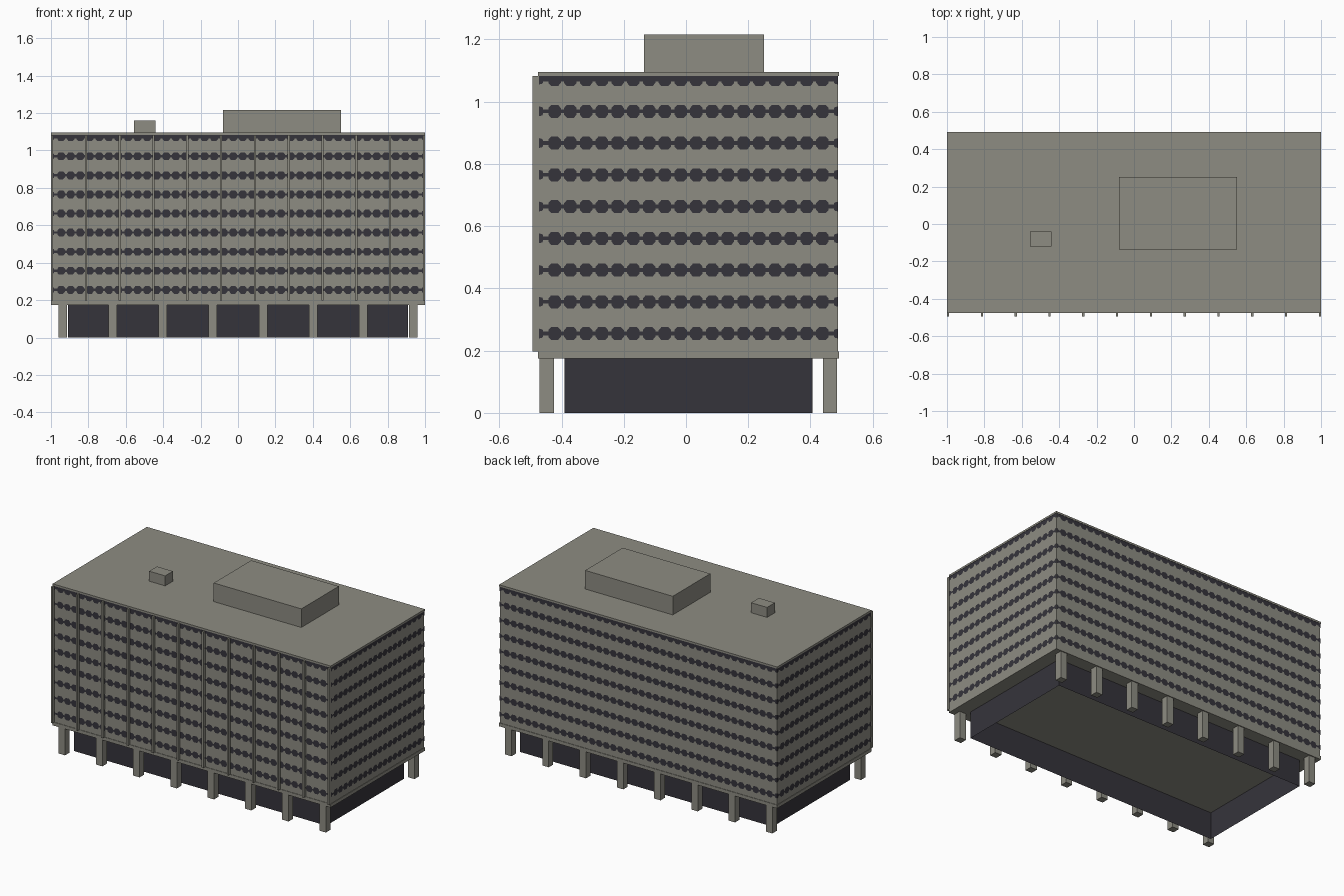
import bpy
import bmesh
from mathutils import Vector

cube = bpy.data.objects.get("Cube")
if cube:
    bpy.data.objects.remove(cube, do_unlink=True)


def make_material(name, rgb):
    mat = bpy.data.materials.new(name)
    mat.use_nodes = True
    mat.diffuse_color = (*rgb, 1)
    mat.node_tree.nodes["Principled BSDF"].inputs["Base Color"].default_value = (*rgb, 1)
    return mat


CONCRETE = make_material("warm grey concrete", (0.27, 0.265, 0.225))
GLASS = make_material("dark glass", (0.036, 0.034, 0.044))


def finish(name, bm, mat):
    mesh = bpy.data.meshes.new(name)
    bm.to_mesh(mesh)
    bm.free()
    mesh.materials.append(mat)
    obj = bpy.data.objects.new(name, mesh)
    bpy.context.collection.objects.link(obj)
    return obj


def add_box(bm, x0, x1, y0, y1, z0, z1):
    verts = bmesh.ops.create_cube(bm, size=1)["verts"]
    for v in verts:
        v.co = Vector(((x0 + x1) / 2 + v.co.x * (x1 - x0),
                       (y0 + y1) / 2 + v.co.y * (y1 - y0),
                       (z0 + z1) / 2 + v.co.z * (z1 - z0)))
    return verts


def box(name, mat, *bounds):
    bm = bmesh.new()
    add_box(bm, *bounds)
    return finish(name, bm, mat)


# Main volume between two slightly wider slabs
FRONT, BACK, SIDE = -0.476, 0.492, 1.0
LIP = 0.003
BASE, TOP = 0.175, 1.095
WALL_TOP = 1.083
box("floor_slab", CONCRETE, -SIDE, SIDE, FRONT, BACK, BASE, 0.197)
box("office_block", CONCRETE, -SIDE + LIP, SIDE - LIP, FRONT + LIP, BACK - LIP, 0.197, WALL_TOP)
box("roof_slab", CONCRETE, -SIDE, SIDE, FRONT, BACK, WALL_TOP, TOP)

# Rooftop plant rooms
box("plant_room", CONCRETE, -0.08, 0.55, -0.135, 0.25, TOP, 1.216)
box("roof_hatch", CONCRETE, -0.555, -0.44, -0.12, -0.04, TOP, 1.16)

# Recessed lobby, open underneath
bm = bmesh.new()
add_box(bm, -0.908, 0.908, -0.39, 0.407, 0, BASE)
caps = [f for f in bm.faces if abs(f.normal.z) > 0.5]
bmesh.ops.delete(bm, geom=caps, context="FACES_ONLY")
finish("lobby_glass", bm, GLASS)

# Ground floor columns, front and back rows
bm = bmesh.new()
for i in range(8):
    x = -0.938 + i * 0.268
    for y in (-0.447, 0.463):
        add_box(bm, x - 0.023, x + 0.023, y - 0.023, y + 0.023, 0, BASE)
finish("columns", bm, CONCRETE)

# Vertical fins on the front
bm = bmesh.new()
for i in range(12):
    x = -0.994 + i * 1.988 / 11
    add_box(bm, x - 0.006, x + 0.006, -0.494, FRONT + LIP, 0.197, WALL_TOP)
finish("front_fins", bm, CONCRETE)

# Window bands: octagonal panes joined by narrow necks, as thin plates
PITCH_Z, FIRST_Z = 0.102, 0.255
NECK = 0.006


def pane_outline(half):
    """Upper edge of one pane, left to right, then mirrored below."""
    right = [(0.011, 0.021), (0.020, 0.011), (0.020, NECK), (half, NECK)]
    upper = [(-x, z) for x, z in reversed(right)] + right
    return upper + [(x, -z) for x, z in reversed(upper)]


def window_wall(name, origin, along, length):
    bm = bmesh.new()
    count = round(length / 0.0511)
    pitch = length / count

    def face(points, z):
        bm.faces.new([bm.verts.new(origin + along * u + Vector((0, 0, min(z + w, WALL_TOP))))
                      for u, w in reversed(points)])

    for row in range(9):
        z = FIRST_Z + row * PITCH_Z
        for k in range(1, count):
            face([(k * pitch + u, w) for u, w in pane_outline(pitch / 2)], z)
        # Narrow half panes at the corners
        for end, s in ((0, 1), (length, -1)):
            pts = [(end, 0.016), (end + s * 0.012, 0.013), (end + s * 0.014, NECK),
                   (end + s * pitch / 2, NECK)]
            pts += [(u, -w) for u, w in reversed(pts)]
            face(pts if s > 0 else pts[::-1], z)
        # Continuous strip under the roof edge
        if row == 8:
            face([(0, 0.03), (length, 0.03), (length, -0.002), (0, -0.002)], z)
    bmesh.ops.dissolve_degenerate(bm, dist=0.00001, edges=bm.edges)
    finish(name, bm, GLASS)


PROUD = 0.0015
X, Y = SIDE - LIP, BACK - LIP
FY = FRONT + LIP
window_wall("front_windows", Vector((-X, FY - PROUD, 0)), Vector((1, 0, 0)), 2 * X)
window_wall("back_windows", Vector((X, Y + PROUD, 0)), Vector((-1, 0, 0)), 2 * X)
window_wall("left_windows", Vector((X + PROUD, FY, 0)), Vector((0, 1, 0)), Y - FY)
window_wall("right_windows", Vector((-X - PROUD, Y, 0)), Vector((0, -1, 0)), Y - FY)
